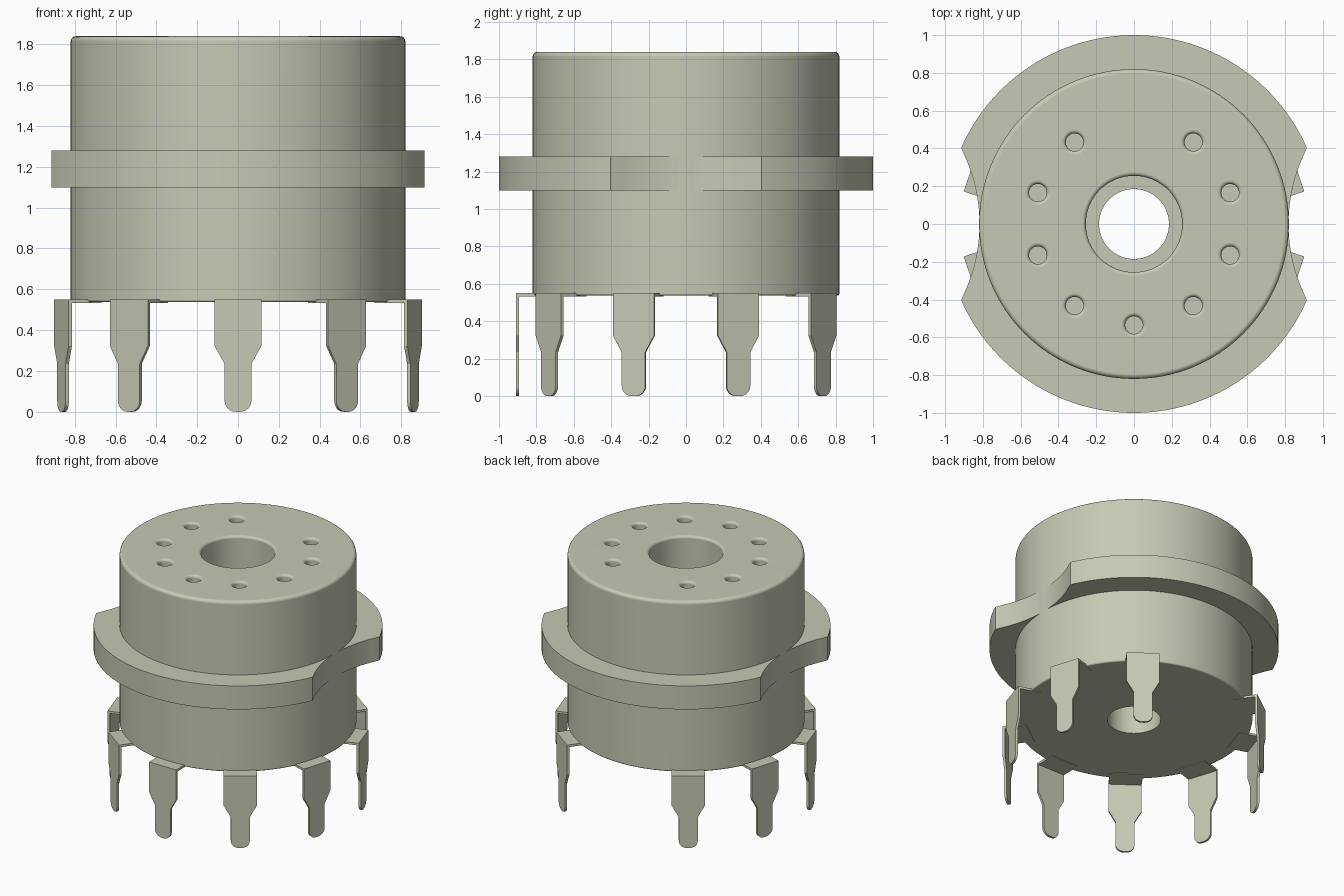
import bpy, bmesh, math
from math import sin, cos, radians, pi
from mathutils import Matrix

cube = bpy.data.objects.get("Cube")
if cube:
    bpy.data.objects.remove(cube, do_unlink=True)

# One ceramic-grey colour
mat = bpy.data.materials.new("warm grey")
mat.use_nodes = True
COL = (0.58, 0.58, 0.46, 1)
mat.diffuse_color = COL
bsdf = mat.node_tree.nodes["Principled BSDF"]
bsdf.inputs["Base Color"].default_value = COL
bsdf.inputs["Roughness"].default_value = 0.6


def make_object(name, bm):
    mesh = bpy.data.meshes.new(name)
    bm.to_mesh(mesh)
    bm.free()
    mesh.materials.append(mat)
    obj = bpy.data.objects.new(name, mesh)
    bpy.context.collection.objects.link(obj)
    return obj


def finish(obj, angle=35):
    bpy.ops.object.select_all(action='DESELECT')
    obj.select_set(True)
    bpy.context.view_layer.objects.active = obj
    bpy.ops.object.shade_smooth_by_angle(angle=radians(angle))
    mod = obj.modifiers.new("flat_faces", 'WEIGHTED_NORMAL')
    mod.keep_sharp = True


def fillet(cx, cz, r, a0, a1, n=4):
    """Arc points in the r-z profile plane, angles in degrees."""
    return [(cx + r * cos(radians(a0 + (a1 - a0) * i / n)),
             cz + r * sin(radians(a0 + (a1 - a0) * i / n))) for i in range(n + 1)]


def lathe(bm, profile, steps, closed, centre=(0, 0)):
    vs = [bm.verts.new((r, 0, z)) for r, z in profile]
    es = [bm.edges.new((vs[i], vs[i + 1])) for i in range(len(vs) - 1)]
    if closed:
        es.append(bm.edges.new((vs[-1], vs[0])))
    ret = bmesh.ops.spin(bm, geom=vs + es, cent=(0, 0, 0), axis=(0, 0, 1),
                         angle=2 * pi, steps=steps, use_duplicate=False)
    bmesh.ops.remove_doubles(bm, verts=bm.verts, dist=1e-5)
    bmesh.ops.recalc_face_normals(bm, faces=bm.faces)
    bmesh.ops.translate(bm, verts=bm.verts, vec=(*centre, 0))


TOP, BOTTOM, R = 1.84, 0.537, 0.82
# Nine stations of a ten-way circle, the rear one left empty
STATIONS = [radians(36 * k) for k in range(-4, 5)]

# Body: lathed drum with stepped centre bore
f = 0.025
profile = [(0.185, BOTTOM)]
profile += fillet(R - 0.012, BOTTOM + 0.012, 0.012, -90, 0)
profile += fillet(R - f, TOP - f, f, 0, 90)
profile += fillet(0.275, TOP - 0.02, 0.02, 90, 180)
profile += [(0.255, 0.80), (0.185, 0.80)]
bm = bmesh.new()
lathe(bm, profile, 128, True)
body = make_object("body", bm)

# Contact holes with rounded mouths, cut into the top
cutter_bm = bmesh.new()
hole = [(0, 1.30), (0.047, 1.30)]
hole += fillet(0.067, TOP - 0.02, 0.02, 180, 90)
hole += [(0.067, TOP + 0.05), (0, TOP + 0.05)]
for a in STATIONS:
    part = bmesh.new()
    lathe(part, hole, 24, False, (0.535 * sin(a), -0.535 * cos(a)))
    tmp = bpy.data.meshes.new("tmp")
    part.to_mesh(tmp)
    part.free()
    cutter_bm.from_mesh(tmp)
    bpy.data.meshes.remove(tmp)
cutter = make_object("hole_cutter", cutter_bm)
cutter.hide_render = True
mod = body.modifiers.new("contact_holes", 'BOOLEAN')
mod.operation = 'DIFFERENCE'
mod.solver = 'EXACT'
mod.object = cutter
bpy.context.view_layer.objects.active = body
bpy.ops.object.modifier_apply(modifier=mod.name)
bpy.data.objects.remove(cutter, do_unlink=True)
finish(body)

# Mounting flange: two crescents whose ends are scooped by side notches
NOTCH_R, NOTCH_X = 0.87, 1.688
corner = math.atan2(0.405, 0.915)
sweep = math.asin(0.405 / NOTCH_R)
outline = [(cos(t), sin(t)) for t in
           (corner + (pi - 2 * corner) * i / 64 for i in range(65))]
scoop = [(NOTCH_X - NOTCH_R * cos(t), NOTCH_R * sin(t)) for t in
         (sweep * (1 - i / 12) for i in range(1, 13))]
outline += [(-x, y) for x, y in scoop]
outline += [(-0.7 * cos(pi * i / 32), 0.7 * sin(pi * i / 32)) for i in range(33)]
outline += scoop[::-1]
for name, turn in (("flange_back", 0), ("flange_front", pi)):
    bm = bmesh.new()
    face = bm.faces.new([bm.verts.new((x, y, 1.10)) for x, y in outline])
    ext = bmesh.ops.extrude_face_region(bm, geom=[face])
    bmesh.ops.translate(bm, vec=(0, 0, 0.18),
                        verts=[v for v in ext["geom"] if isinstance(v, bmesh.types.BMVert)])
    bmesh.ops.recalc_face_normals(bm, faces=bm.faces)
    bmesh.ops.rotate(bm, verts=bm.verts, matrix=Matrix.Rotation(turn, 3, 'Z'))
    finish(make_object(name, bm), 25)

# Terminals: bent sheet tabs with stepped, round-ended blades
right = [(0.115, 0.55), (0.115, 0.323), (0.066, 0.235)]
right += fillet(0.066 - 0.055, 0.055, 0.055, 0, -90, 6)
blade = [(-x, z) for x, z in right] + right[::-1]
for i, a in enumerate(STATIONS):
    bm = bmesh.new()
    vs = [bm.verts.new((x, -0.91, z)) for x, z in blade]
    bm.faces.new(vs)
    inner = [bm.verts.new((x, -0.74, 0.55)) for x in (0.115, -0.115)]
    bm.faces.new([vs[0], vs[-1], *inner])
    bm.normal_update()
    for fc in bm.faces:
        n = fc.normal
        if n.y > 0.5 or n.z < -0.5:
            fc.normal_flip()
    bmesh.ops.rotate(bm, verts=bm.verts, matrix=Matrix.Rotation(a, 3, 'Z'))
    pin = make_object(f"terminal_{i + 1}", bm)
    sol = pin.modifiers.new("sheet", 'SOLIDIFY')
    sol.thickness = 0.017
    sol.offset = -1
    sol.use_even_offset = True
    bpy.context.view_layer.objects.active = pin
    bpy.ops.object.modifier_apply(modifier=sol.name)
    finish(pin, 25)
